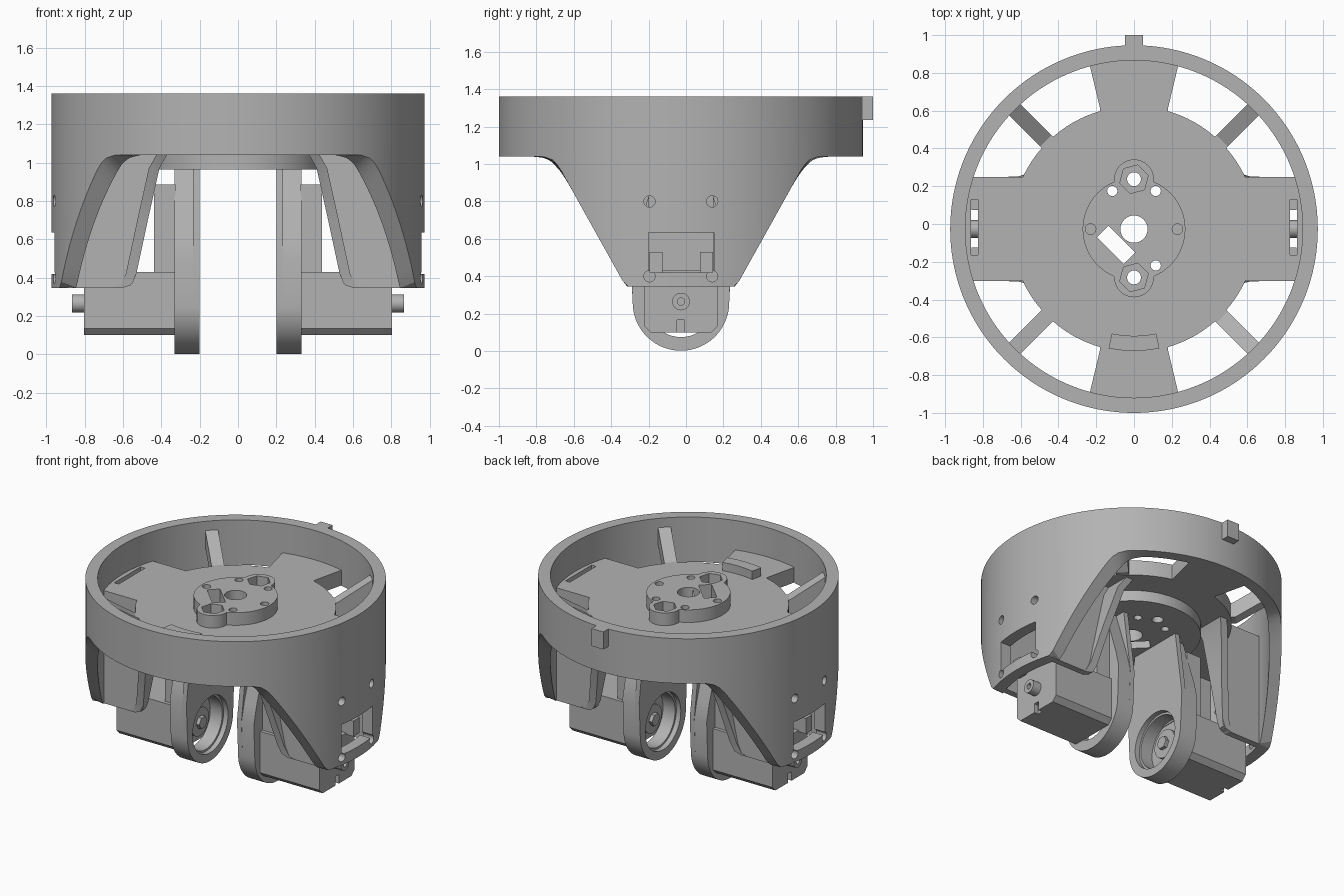
import bpy, bmesh, math
from mathutils import Vector

if "Cube" in bpy.data.objects:
    bpy.data.objects.remove(bpy.data.objects["Cube"])

CY = -0.027                      # y of the main axis
R_OUT, R_IN = 0.973, 0.893       # drum wall radii
AXLE_Z = 0.26                    # height of the motor axle

grey = bpy.data.materials.new("plain grey")
grey.use_nodes = True
grey.diffuse_color = (0.45, 0.45, 0.45, 1)
grey.node_tree.nodes["Principled BSDF"].inputs["Base Color"].default_value = (0.45, 0.45, 0.45, 1)


def finish(name, bm):
    bmesh.ops.recalc_face_normals(bm, faces=bm.faces)
    mesh = bpy.data.meshes.new(name)
    bm.to_mesh(mesh)
    bm.free()
    ob = bpy.data.objects.new(name, mesh)
    mesh.materials.append(grey)
    bpy.context.collection.objects.link(ob)
    return ob


def prism(name, pts, axis, a, b):
    """Extrude a 2D outline from a to b along an axis."""
    place = {"x": lambda p, t: (t, p[0], p[1]),
             "y": lambda p, t: (p[0], t, p[1]),
             "z": lambda p, t: (p[0], p[1], t)}[axis]
    bm = bmesh.new()
    lo = [bm.verts.new(place(p, a)) for p in pts]
    hi = [bm.verts.new(place(p, b)) for p in pts]
    bm.faces.new(lo)
    bm.faces.new(hi)
    n = len(pts)
    for i in range(n):
        bm.faces.new((lo[i], lo[(i + 1) % n], hi[(i + 1) % n], hi[i]))
    return finish(name, bm)


def arc(cx, cy, r, start=0, end=360, n=32):
    full = end - start == 360
    steps = n if full else n - 1
    angles = [math.radians(start + (end - start) * i / steps) for i in range(n)]
    return [(cx + r * math.cos(t), cy + r * math.sin(t)) for t in angles]


def rect(x0, x1, y0, y1):
    return [(x0, y0), (x1, y0), (x1, y1), (x0, y1)]


def turned(cx, cy, w, h, deg):
    c, s = math.cos(math.radians(deg)), math.sin(math.radians(deg))
    return [(cx + x * c - y * s, cy + x * s + y * c)
            for x, y in rect(-w / 2, w / 2, -h / 2, h / 2)]


def combine(ob, others, operation="DIFFERENCE"):
    """Apply booleans and discard the tools."""
    for other in others:
        mod = ob.modifiers.new("cut", "BOOLEAN")
        mod.operation, mod.solver, mod.object = operation, "EXACT", other
        bpy.context.view_layer.update()
        graph = bpy.context.evaluated_depsgraph_get()
        mesh = bpy.data.meshes.new_from_object(ob.evaluated_get(graph))
        ob.modifiers.clear()
        ob.data = mesh
        bpy.data.objects.remove(other)
    return ob


# Drum wall: its lower edge follows a sloped outline and leaves two side lobes
EDGE = [(0.295, 0.345), (0.635, 0.955), (0.655, 0.99), (0.685, 1.022), (0.735, 1.04)]


def lower_edge(y):
    d = abs(y)
    if d <= EDGE[0][0]:
        return EDGE[0][1]
    for (d0, z0), (d1, z1) in zip(EDGE, EDGE[1:]):
        if d <= d1:
            return z0 + (z1 - z0) * (d - d0) / (d1 - d0)
    return EDGE[-1][1]


bm = bmesh.new()
rows = []
N = 192
for i in range(N):
    t = 2 * math.pi * i / N
    c, s = math.cos(t), math.sin(t)
    rows.append([bm.verts.new((r * c, CY + r * s, 1.36 if top else lower_edge(r * s)))
                 for r, top in ((R_OUT, 0), (R_OUT, 1), (R_IN, 1), (R_IN, 0))])
for i in range(N):
    p, q = rows[i], rows[(i + 1) % N]
    for k in range(4):
        m = (k + 1) % 4
        bm.faces.new((p[k], q[k], q[m], p[m]))
drum = finish("drum_wall", bm)

# Connector windows and screw holes in both lobes
cutters = []
for s in (1, -1):
    cutters.append(prism("cutter", rect(-0.2, 0.15, 0.42, 0.635), "x", s * 0.7, s * 1.1))
    for y in (-0.195, 0.14):
        for z in (0.4, 0.8):
            cutters.append(prism("cutter", arc(y, z, 0.03, n=20), "x", s * 0.7, s * 1.1))
combine(drum, cutters)
prism("rear_key", rect(-0.047, 0.047, 0.91, 1.0), "z", 1.235, 1.36)


def hub_cutters():
    """Holes shared by the floor and the hub."""
    cuts = [prism("cutter", arc(0, CY, 0.072), "z", 0.9, 1.3),
            prism("cutter", turned(-0.095, -0.11, 0.2, 0.085, -45), "z", 0.9, 1.3)]
    for x, y in ((-0.115, 0.175), (0.115, 0.175), (0.115, -0.22)):
        cuts.append(prism("cutter", arc(x, y, 0.027, n=20), "z", 0.9, 1.3))
    for y in (0.237, -0.283):
        cuts.append(prism("cutter", arc(0, y, 0.037, n=20), "z", 0.9, 1.3))
    return cuts


# Floor: a disc with four arms, thickened below
floor = prism("floor_plate", arc(0, CY, 0.65, n=96), "z", 1.042, 1.15)
arms = [prism("arm", rect(-0.9, 0.9, -0.302, 0.25), "z", 1.042, 1.15)]
for s in (1, -1):
    arms.append(prism("arm", [(-0.17, CY + s * 0.5), (0.17, CY + s * 0.5), (0.18, CY + s * 0.64),
                              (0.235, CY + s * 0.87), (0.235, CY + s * 0.91),
                              (-0.235, CY + s * 0.91), (-0.235, CY + s * 0.87),
                              (-0.18, CY + s * 0.64)], "z", 1.042, 1.15))
arms.append(prism("pad", arc(0, CY, 0.45, n=64), "z", 0.965, 1.1))
combine(floor, arms, "UNION")
slots = [prism("cutter", rect(*sorted((s * 0.827, s * 0.862)), -0.165, 0.13), "z", 0.98, 1.3)
         for s in (1, -1)]
combine(floor, slots + hub_cutters())

# Hub with two nut pockets
hub = prism("hub", arc(0, CY, 0.272, n=64), "z", 1.148, 1.24)
combine(hub, [prism("lobe", arc(0, y, 0.105), "z", 1.148, 1.24) for y in (0.237, -0.283)], "UNION")
pockets = [prism("cutter", arc(0, y, 0.078, 15, 375, 6), "z", 1.17, 1.3) for y in (0.237, -0.283)]
pockets += [prism("cutter", arc(x, CY, 0.028, n=20), "z", 1.19, 1.3) for x in (-0.23, 0.23)]
combine(hub, pockets + hub_cutters())

# Curved stop on the front of the floor
prism("front_stop", arc(0, CY, 0.645, 258, 282, 12) + arc(0, CY, 0.565, 282, 258, 12),
      "z", 1.14, 1.21)

# Four sloping struts between floor and drum wall
for a in (45, 135, 225, 315):
    strut = prism("strut", [(0.62, 1.045), (0.62, 1.15), (0.66, 1.15), (0.92, 1.31),
                            (0.92, 1.19), (0.68, 1.045)], "y", -0.042, 0.042)
    strut.rotation_euler.z = math.radians(a)
    strut.location.y = CY

for s, side in ((1, "left"), (-1, "right")):
    # Lobe side walls with a flared inner rib
    for t, y in ((1, 0.25), (-1, -0.302)):
        prism(side + "_lobe_wall",
              [(s * x, z) for x, z in ((0.38, 1.08), (0.42, 0.95), (0.53, 0.42), (0.55, 0.37),
                                       (0.6, 0.345), (0.9, 0.345), (0.9, 1.08))],
              "y", y, y - t * 0.045)
        bm = bmesh.new()
        path = [(0.36, 1.06, 0.19), (0.41, 0.97, 0.14), (0.47, 0.7, 0.07), (0.53, 0.42, 0.01),
                (0.56, 0.36, 0.002), (0.61, 0.345, 0.001)]
        rings = [[bm.verts.new((s * (x + dx), yy, z)) for dx, yy in
                  ((0, y - t * 0.045), (0, y + t * f), (0.055, y + t * f), (0.055, y - t * 0.045))]
                 for x, z, f in path]
        for p, q in zip(rings, rings[1:]):
            for k in range(4):
                m = (k + 1) % 4
                bm.faces.new((p[k], q[k], q[m], p[m]))
        bm.faces.new(rings[0])
        bm.faces.new(rings[-1])
        finish(side + "_lobe_rib", bm)

    # Leg: thin inner plate plus a rim that narrows upward, bored at the axle
    round_end = arc(CY, AXLE_Z, 0.258, 180, 360, 40)
    plate = prism(side + "_leg_plate", round_end + [(CY + 0.27, 0.5), (CY + 0.2, 0.99),
                                                    (CY - 0.2, 0.99), (CY - 0.27, 0.5)],
                  "x", s * 0.2, s * 0.235)
    rim = prism(side + "_leg_rim", round_end + [(CY + 0.268, 0.5), (CY + 0.24, 0.62),
                                                (CY + 0.12, 0.99), (CY - 0.12, 0.99),
                                                (CY - 0.24, 0.62), (CY - 0.268, 0.5)],
                "x", s * 0.235, s * 0.332)
    for part, r in ((plate, 0.2), (rim, 0.185)):
        combine(part, [prism("cutter", arc(CY, AXLE_Z, r, n=48), "x", s * 0.1, s * 0.4)])

    # Motor, its output horn and the rear shaft
    motor = prism(side + "_motor", [(-0.225, 0.135), (-0.19, 0.1), (0.136, 0.1), (0.171, 0.135),
                                    (0.171, 0.43), (-0.225, 0.43)], "x", s * 0.33, s * 0.802)
    combine(motor, [prism("cutter", rect(CY - 0.02, CY + 0.02, 0.05, 0.165), "x", s * 0.77, s * 0.9)])
    prism(side + "_motor_horn", arc(CY, AXLE_Z, 0.1), "x", s * 0.28, s * 0.335)
    prism(side + "_horn_screw", arc(CY, AXLE_Z, 0.045, n=6), "x", s * 0.255, s * 0.285)
    shaft = prism(side + "_motor_shaft", arc(CY, 0.265, 0.047), "x", s * 0.795, s * 0.866)
    combine(shaft, [prism("cutter", arc(CY, 0.265, 0.02, n=16), "x", s * 0.84, s * 0.9)])
    for y in (-0.16, 0.11):
        prism(side + "_connector", rect(y - 0.035, y + 0.035, 0.42, 0.53), "x", s * 0.72, s * 0.86)
    prism(side + "_motor_bracket", rect(-0.2, 0.147, 0.43, 0.885), "x", s * 0.325, s * 0.437)

# Smooth curved faces, keep edges sharp
bpy.ops.object.select_all(action="DESELECT")
for ob in bpy.context.scene.objects:
    if ob.type == "MESH":
        ob.select_set(True)
        bpy.context.view_layer.objects.active = ob
bpy.ops.object.shade_smooth_by_angle(angle=math.radians(25))
